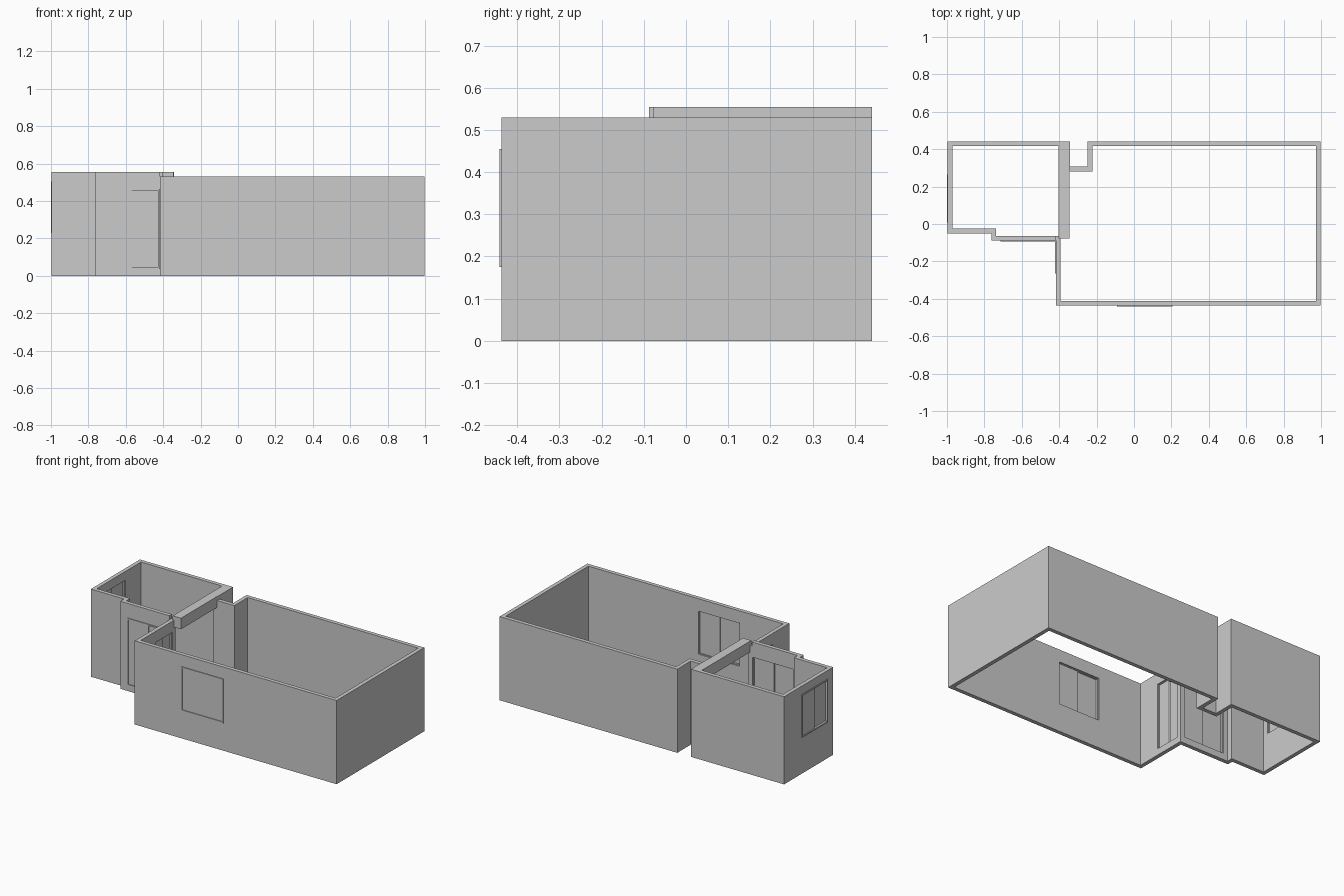
import bpy, bmesh
from mathutils import Matrix, Vector
from math import pi

if "Cube" in bpy.data.objects:
    bpy.data.objects.remove(bpy.data.objects["Cube"])

T = 0.025  # wall thickness


def finish(bm, name):
    bmesh.ops.recalc_face_normals(bm, faces=bm.faces)
    me = bpy.data.meshes.new(name)
    bm.to_mesh(me)
    bm.free()
    ob = bpy.data.objects.new(name, me)
    bpy.context.collection.objects.link(ob)
    return ob


def add_box(bm, lo, hi):
    lo, hi = Vector(lo), Vector(hi)
    m = Matrix.Translation((lo + hi) / 2) @ Matrix.Diagonal((*(hi - lo), 1))
    bmesh.ops.create_cube(bm, size=1, matrix=m)


def wall_strip(name, path, height):
    """Extrude a right-angled outer path, thickened to its left."""
    pts = [Vector(p) for p in path]
    normals = []
    for a, b in zip(pts, pts[1:]):
        d = (b - a).normalized()
        normals.append(Vector((-d.y, d.x)))
    inner = [pts[0] + normals[0] * T]
    inner += [p + (n + m) * T for p, n, m in zip(pts[1:], normals, normals[1:])]
    inner.append(pts[-1] + normals[-1] * T)
    bm = bmesh.new()
    face = bm.faces.new([bm.verts.new((*p, 0)) for p in pts + inner[::-1]])
    top = bmesh.ops.extrude_face_region(bm, geom=[face])
    bmesh.ops.translate(bm, vec=(0, 0, height),
                        verts=[v for v in top['geom'] if isinstance(v, bmesh.types.BMVert)])
    return finish(bm, name)


def opening(name, wall, origin, angle, width, z0, z1, full_outer=False):
    """Cut a hole in the wall and fit a slim frame with two sliding panes."""
    place = Matrix.Translation((*origin, 0)) @ Matrix.Rotation(angle, 4, 'Z')
    f = 0.008
    bm = bmesh.new()
    add_box(bm, (f / 2, -0.01, z0 + f / 2), (width - f / 2, T + 0.01, z1 - f / 2))
    cutter = finish(bm, name + "_cutter")
    cutter.matrix_world = place
    cutter.hide_render = True
    mod = wall.modifiers.new("opening", 'BOOLEAN')
    mod.operation, mod.object, mod.solver = 'DIFFERENCE', cutter, 'EXACT'
    bpy.context.view_layer.objects.active = wall
    bpy.ops.object.modifier_apply(modifier=mod.name)
    bpy.data.objects.remove(cutter)

    # frame
    bm = bmesh.new()
    d0, d1 = -0.005, 0.018
    for x in (0, width - f):
        add_box(bm, (x, d0, z0), (x + f, d1, z1))
    for z in (z0, z1 - f):
        add_box(bm, (f, d0, z), (width - f, d1, z + f))
    finish(bm, name + "_frame").matrix_world = place

    # panes
    mid = width / 2
    bm = bmesh.new()
    add_box(bm, (f, 0.000, z0 + f), (width - f if full_outer else mid, 0.006, z1 - f))
    add_box(bm, (mid, 0.008, z0 + f), (width - f, 0.014, z1 - f))
    finish(bm, name + "_panes").matrix_world = place


# walls
small_room = wall_strip("small_room_walls", [
    (-0.343, 0.282), (-0.343, 0.441), (-0.996, 0.441), (-0.996, -0.05),
    (-0.763, -0.05), (-0.763, -0.088), (-0.418, -0.088)], 0.555)
main_room = wall_strip("main_room_walls", [
    (-0.418, -0.063), (-0.418, -0.437), (0.997, -0.437), (0.997, 0.441),
    (-0.248, 0.441), (-0.248, 0.307), (-0.343, 0.307)], 0.53)

# beam between the rooms
bm = bmesh.new()
add_box(bm, (-0.403, -0.078, 0.485), (-0.345, 0.44, 0.555))
finish(bm, "ceiling_beam")

# windows and doors
opening("front_window", main_room, (-0.092, -0.437), 0, 0.298, 0.175, 0.455, True)
opening("side_window", small_room, (-0.996, 0.265), -pi / 2, 0.257, 0.23, 0.503)
opening("front_door", small_room, (-0.713, -0.088), 0, 0.294, 0.037, 0.463)
opening("side_door", main_room, (-0.418, -0.089), -pi / 2, 0.176, 0.037, 0.463)
